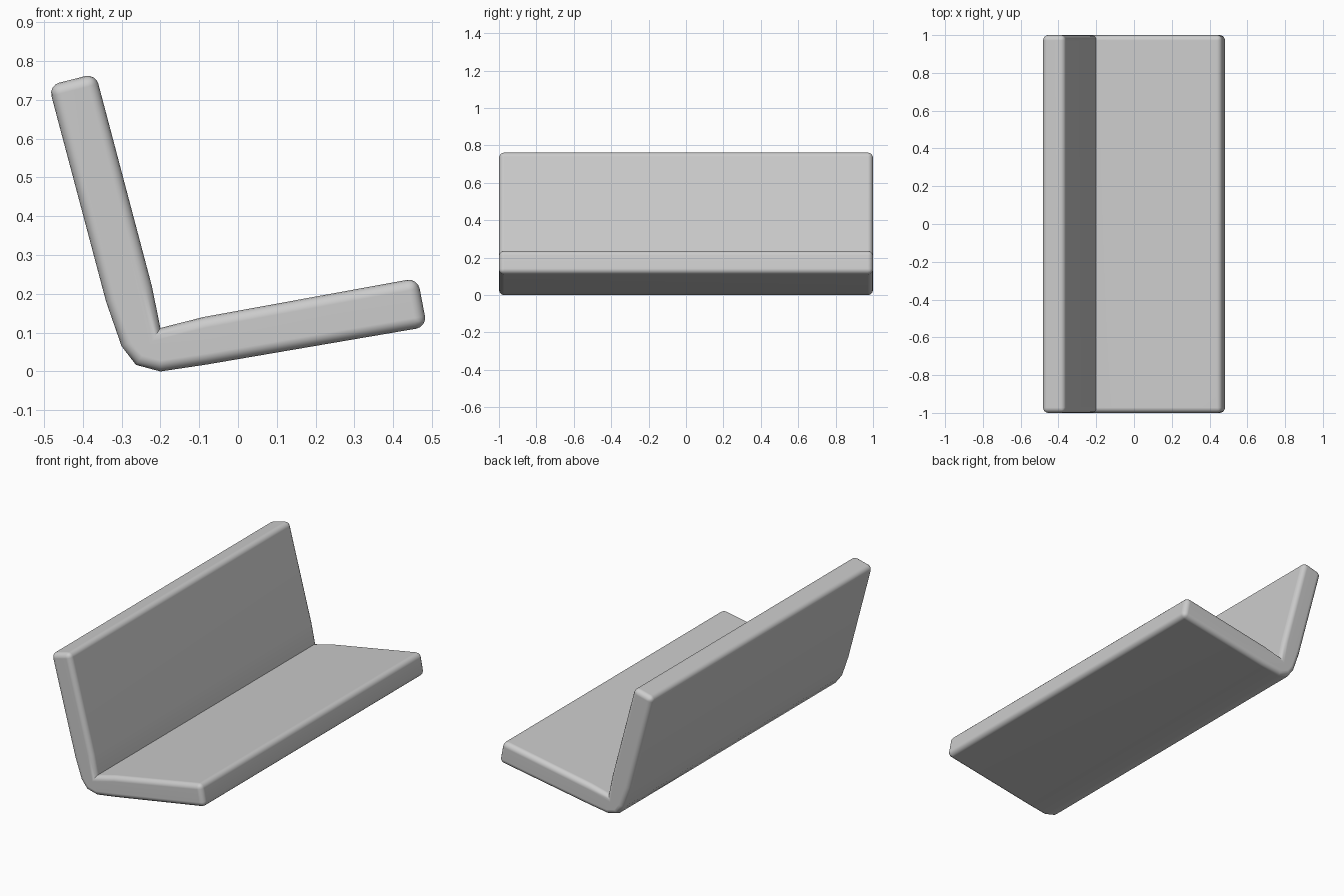
import bpy
import bmesh

cube = bpy.data.objects.get("Cube")
if cube:
    bpy.data.objects.remove(cube, do_unlink=True)

# Plain grey
grey = bpy.data.materials.new("plain_grey")
grey.use_nodes = True
colour = (0.6, 0.6, 0.6, 1)
grey.diffuse_color = colour
grey.node_tree.nodes["Principled BSDF"].inputs["Base Color"].default_value = colour

# Bent cross-section (x, z): outside of the back, bend, underside, seat top, inner back
TIPS = [(-0.488, 0.737), (0.487, 0.115), (0.463, 0.241), (-0.367, 0.768)]
PROFILE = [TIPS[0], (-0.34, 0.18), (-0.30, 0.065), (-0.263, 0.017), (-0.2, 0),
           (-0.08, 0.018), TIPS[1], TIPS[2], (-0.09, 0.14), (-0.2, 0.112),
           (-0.222, 0.22), TIPS[3]]

# Extrude the section along y
bm = bmesh.new()
front = bm.faces.new([bm.verts.new((x, -1, z)) for x, z in PROFILE])
extruded = bmesh.ops.extrude_face_region(bm, geom=[front], use_keep_orig=True)
moved = [g for g in extruded["geom"] if isinstance(g, bmesh.types.BMVert)]
bmesh.ops.translate(bm, verts=moved, vec=(0, 2, 0))
bmesh.ops.recalc_face_normals(bm, faces=bm.faces)


# Round the end rims and the free tips, leaving the inner crease crisp
def is_rounded(edge):
    a, b = (v.co for v in edge.verts)
    if abs(a.y - b.y) < 0.01:
        return True
    return any(abs(a.x - x) + abs(a.z - z) < 0.001 for x, z in TIPS)


bmesh.ops.bevel(bm, geom=[e for e in bm.edges if is_rounded(e)], offset=0.028,
                segments=4, profile=0.5, affect='EDGES', clamp_overlap=True)

mesh = bpy.data.meshes.new("bent_seat_and_back")
bm.to_mesh(mesh)
bm.free()
mesh.materials.append(grey)
seat = bpy.data.objects.new("bent_seat_and_back", mesh)
bpy.context.collection.objects.link(seat)

# Smooth shading with clean flat panels
bpy.context.view_layer.objects.active = seat
seat.select_set(True)
bpy.ops.object.shade_smooth_by_angle(angle=0.7)
normals = seat.modifiers.new("panel_normals", 'WEIGHTED_NORMAL')
normals.keep_sharp = True
